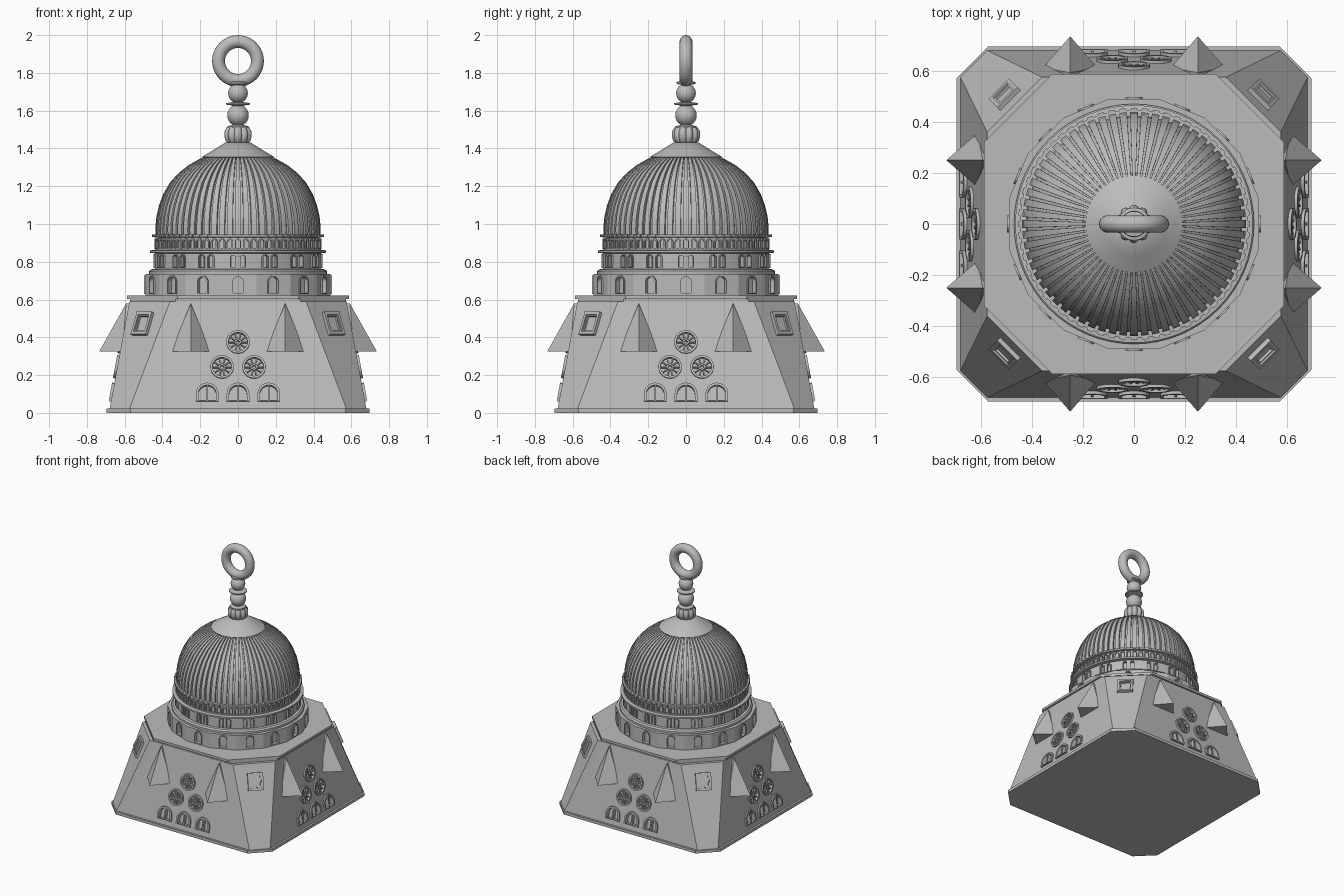
import bpy, bmesh
from math import pi, cos, sin, atan2, hypot
from mathutils import Matrix, Vector

if "Cube" in bpy.data.objects:
    bpy.data.objects.remove(bpy.data.objects["Cube"])

stone = bpy.data.materials.new("grey_stone")
stone.use_nodes = True
GREY = (0.5, 0.5, 0.5, 1)
stone.diffuse_color = GREY
stone.node_tree.nodes["Principled BSDF"].inputs["Base Color"].default_value = GREY


# ---- helpers -------------------------------------------------------------
def bridge(bm, loops, m=Matrix(), closed=False):
    """Skin matching loops of points; cap both ends unless closed."""
    rows = [[bm.verts.new(m @ Vector(p)) for p in loop] for loop in loops]
    pairs = list(zip(rows, rows[1:])) + ([(rows[-1], rows[0])] if closed else [])
    for a, b in pairs:
        for i in range(len(a)):
            j = (i + 1) % len(a)
            bm.faces.new((a[i], a[j], b[j], b[i]))
    if not closed:
        bm.faces.new(rows[0][::-1])
        bm.faces.new(rows[-1])


def finish(bm, name, smooth=None):
    bmesh.ops.recalc_face_normals(bm, faces=bm.faces)
    mesh = bpy.data.meshes.new(name)
    bm.to_mesh(mesh)
    bm.free()
    mesh.materials.append(stone)
    ob = bpy.data.objects.new(name, mesh)
    bpy.context.collection.objects.link(ob)
    if smooth:
        bpy.ops.object.select_all(action="DESELECT")
        ob.select_set(True)
        bpy.context.view_layer.objects.active = ob
        bpy.ops.object.shade_smooth_by_angle(angle=smooth)
    return ob


def carve(ob, cutter):
    mod = ob.modifiers.new("recesses", "BOOLEAN")
    mod.object = cutter
    mod.operation = "DIFFERENCE"
    bpy.ops.object.select_all(action="DESELECT")
    bpy.context.view_layer.objects.active = ob
    ob.select_set(True)
    bpy.ops.object.modifier_apply(modifier=mod.name)
    bpy.data.objects.remove(cutter)


def at(outline, z):
    return [(x, y, z) for x, y in outline]


def ring(r, n, phase=0.0):
    return [(r * cos(2 * pi * i / n + phase), r * sin(2 * pi * i / n + phase)) for i in range(n)]


def arch(w, h, base=0.0, n=10):
    arc = [(w * cos(pi * i / n), h - w + w * sin(pi * i / n)) for i in range(n + 1)]
    return [(-w, base), (w, base)] + arc


def rect(w, h):
    return [(-w, -h), (w, -h), (w, h), (-w, h)]


def octagon(half, corner):
    pts = []
    for k in range(4):
        c, s = cos(k * pi / 2), sin(k * pi / 2)
        pts += [(c * x - s * y, s * x + c * y) for x, y in ((half, -corner), (half, corner))]
    return pts


def frame(bm, outer, inner, depth, proud, m):
    bridge(bm, [at(outer, -depth), at(outer, proud), at(inner, proud), at(inner, -depth)], m, True)


def lathe(name, profile, n=64, smooth=0.6):
    bm = bmesh.new()
    bridge(bm, [at(ring(r, n), z) for r, z in profile])
    return finish(bm, name, smooth)


def wall(turn, x, dist, z, lean=0.0):
    """Placement on a wall: local x along it, y up it, z outward."""
    return (Matrix.Rotation(turn, 4, "Z") @ Matrix.Translation((x, -dist, z))
            @ Matrix.Rotation(pi / 2 - lean, 4, "X"))


# ---- lower building --------------------------------------------------------
BOT, TOP = (0.68, 0.575, 0.02), (0.575, 0.36, 0.59)
SLOPE = (BOT[0] - TOP[0]) / (TOP[2] - BOT[2])
LEAN = atan2(SLOPE, 1)
QUARTERS = [k * pi / 2 for k in range(4)]


def face_dist(z):
    return BOT[0] - SLOPE * (z - BOT[2])


bm = bmesh.new()
bridge(bm, [at(octagon(h, c), z) for h, c, z in (BOT, TOP)])
body = finish(bm, "lower_walls")

bm = bmesh.new()
bridge(bm, [at(octagon(0.695, 0.57), z) for z in (0, 0.022)])
finish(bm, "base_plate")

bm = bmesh.new()
bridge(bm, [at(octagon(0.572, 0.33), z) for z in (0.58, 0.604)])
bridge(bm, [at(octagon(0.587, 0.32), z) for z in (0.604, 0.622)])
finish(bm, "cornice")

# Rose and arched windows on each of the four main walls
cut, roses, arches = bmesh.new(), bmesh.new(), bmesh.new()
for turn in QUARTERS:
    for x, z in ((0, 0.375), (-0.085, 0.243), (0.085, 0.243)):
        m = wall(turn, x, face_dist(z), z, LEAN)
        bridge(cut, [at(ring(0.055, 28), d) for d in (-0.02, 0.03)], m)
        frame(roses, ring(0.062, 28), ring(0.05, 28), 0.022, 0.012, m)
        frame(roses, ring(0.016, 12), ring(0.008, 12), 0.022, 0.006, m)
        for k in range(10):
            spoke = m @ Matrix.Rotation(k * pi / 5, 4, "Z") @ Matrix.Translation((0.033, 0, 0))
            bridge(roses, [at(rect(0.019, 0.0035), d) for d in (-0.022, 0.004)], spoke)
    for x in (-0.163, 0, 0.163):
        m = wall(turn, x, face_dist(0.06), 0.06, LEAN)
        bridge(cut, [at(arch(0.052, 0.09, 0.004), d) for d in (-0.02, 0.03)], m)
        frame(arches, arch(0.06, 0.1), arch(0.047, 0.087, 0.006), 0.022, 0.012, m)
        bar = m @ Matrix.Translation((0, 0.046, 0))
        bridge(arches, [at(rect(0.005, 0.044), d) for d in (-0.022, 0.006)], bar)
carve(body, finish(cut, "wall_cutter"))
finish(roses, "rose_windows", 0.6)
finish(arches, "arched_windows", 0.6)

# Pointed dormers, two on each main wall
bm = bmesh.new()
for turn in QUARTERS:
    for x in (-0.25, 0.25):
        rot = Matrix.Rotation(turn, 4, "Z")
        back = -face_dist(0.325) + 0.01
        pts = [(x - 0.105, back, 0.325), (x + 0.105, back, 0.325), (x, -0.735, 0.325),
               (x, -face_dist(0.58) - 0.015, 0.58), (x, -0.54, 0.58)]
        a, b, tip, apex, rear = [bm.verts.new(rot @ Vector(p)) for p in pts]
        for f in ((a, b, tip), (a, tip, apex), (tip, b, apex), (b, rear, apex), (rear, a, apex), (a, rear, b)):
            bm.faces.new(f)
finish(bm, "dormers")

# Rectangular windows on the slanted corner walls
bm = bmesh.new()
d_bot, d_top = [(h + c) / 2 ** 0.5 for h, c, z in (BOT, TOP)]
c_slope = (d_bot - d_top) / (TOP[2] - BOT[2])
for turn in QUARTERS:
    m = wall(turn + pi / 4, 0, d_bot - c_slope * (0.47 - BOT[2]), 0.47, atan2(c_slope, 1))
    frame(bm, rect(0.056, 0.064), rect(0.04, 0.048), 0.02, 0.018, m)
    frame(bm, rect(0.04, 0.048), rect(0.033, 0.041), 0.02, 0.01, m)
finish(bm, "corner_windows")

# ---- drum ------------------------------------------------------------------
SIXTEEN = [k * pi / 8 for k in range(16)]
bm = bmesh.new()
apothem = 0.49
bridge(bm, [at(ring(apothem / cos(pi / 16), 16, pi / 16), z) for z in (0.615, 0.735)])
lower = finish(bm, "lower_drum")
upper = lathe("upper_drum", [(0.44, 0.73), (0.44, 0.87)], 64)

cut_low, cut_up, trim = bmesh.new(), bmesh.new(), bmesh.new()
for turn in SIXTEEN:
    m = wall(turn, 0, apothem, 0.635)
    bridge(cut_low, [at(arch(0.027, 0.085), d) for d in (-0.02, 0.03)], m)
    frame(trim, arch(0.034, 0.093, -0.006), arch(0.027, 0.086), 0.005, 0.007, m)
    for off in (-0.06, 0.06):
        m = wall(turn + off, 0, 0.44, 0.772)
        bridge(cut_up, [at(arch(0.013, 0.062), d) for d in (-0.018, 0.03)], m)
        frame(trim, arch(0.019, 0.069, -0.005), arch(0.013, 0.063), 0.005, 0.007, m)
carve(lower, finish(cut_low, "lower_cutter"))
carve(upper, finish(cut_up, "upper_cutter"))
finish(trim, "drum_window_frames", 0.6)

lathe("drum_step", [(0.47, 0.73), (0.47, 0.75), (0.46, 0.76), (0.44, 0.762)])
lathe("middle_band", [(0.44, 0.845), (0.465, 0.848), (0.465, 0.86), (0.435, 0.864)])
lathe("arcade_wall", [(0.432, 0.86), (0.432, 0.945)])
lathe("top_band", [(0.43, 0.928), (0.448, 0.931), (0.448, 0.942), (0.43, 0.945)])

# Small blind arcade and teeth under the dome
RIBS = 64
bm = bmesh.new()
for k in range(RIBS):
    turn = 2 * pi * k / RIBS
    frame(bm, arch(0.017, 0.056, 0, 6), arch(0.01, 0.048, 0.006, 6), 0.006, 0.01, wall(turn, 0, 0.432, 0.868))
    bridge(bm, [at(rect(0.012, 0.007), d) for d in (-0.01, 0.008)], wall(turn, 0, 0.446, 0.937))
finish(bm, "arcade_and_teeth")

# ---- ribbed dome -----------------------------------------------------------
curve = [(0.437, 0.94), (0.438, 0.98), (0.432, 1.04), (0.418, 1.1), (0.395, 1.16), (0.36, 1.22),
         (0.315, 1.27), (0.262, 1.312), (0.19, 1.352)]
lathe("dome_shell", [(r - 0.014, z - 0.004) for r, z in curve] + [(0.19, 1.356), (0.125, 1.395), (0.066, 1.432)])

# Each rib is a strip following the dome curve
bm = bmesh.new()
for k in range(RIBS):
    rot = Matrix.Rotation(2 * pi * k / RIBS, 4, "Z")
    loops = []
    for r, z in curve:
        w, inner = 0.034 * r, r - 0.022
        loops.append([(inner, -w, z - 0.01), (r, -w, z), (r, w, z), (inner, w, z - 0.01)])
    bridge(bm, loops, rot)
finish(bm, "dome_ribs", 0.6)

# ---- finial ----------------------------------------------------------------
bm = bmesh.new()
N, LOBES = 80, 10
loops = []
for r, z in ((0.05, 1.425), (0.068, 1.44), (0.075, 1.465), (0.074, 1.49), (0.062, 1.51)):
    lobed = [r * (0.86 + 0.14 * abs(sin(LOBES * pi * i / N))) for i in range(N)]
    loops.append([(q * cos(2 * pi * i / N), q * sin(2 * pi * i / N), z) for i, q in enumerate(lobed)])
bridge(bm, loops)
finish(bm, "fluted_bulb", 0.6)


def ball(r, z, steps=12):
    return [(r * sin(pi * i / steps), z - r * cos(pi * i / steps)) for i in range(2, steps - 1)]


lathe("finial_stem", [(0.056, 1.505), (0.056, 1.518), (0.035, 1.522)] + ball(0.057, 1.575)
      + [(0.036, 1.628), (0.064, 1.632), (0.064, 1.64), (0.036, 1.644)] + ball(0.052, 1.692)
      + [(0.034, 1.738), (0.05, 1.742), (0.05, 1.752), (0.025, 1.757)], 32)

bm = bmesh.new()
section = ring(0.034, 20)
loops = []
for k in range(48):
    a = 2 * pi * k / 48
    loops.append([((0.103 + u) * cos(a), v, 1.863 + (0.103 + u) * sin(a)) for u, v in section])
bridge(bm, loops, closed=True)
finish(bm, "top_ring", 0.8)
